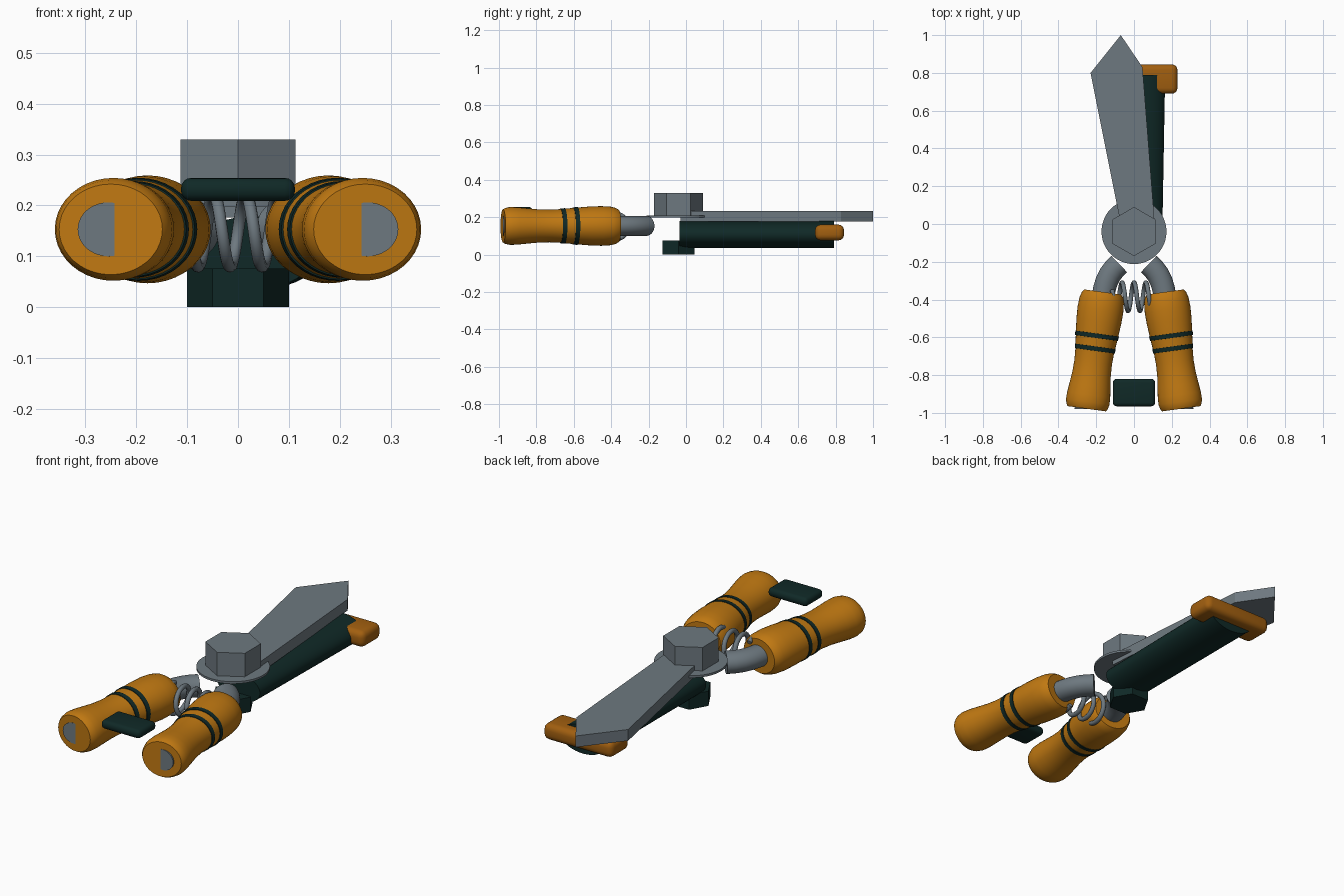
import bpy, bmesh, math
from mathutils import Vector

if "Cube" in bpy.data.objects:
    bpy.data.objects.remove(bpy.data.objects["Cube"])


def material(name, rgb):
    m = bpy.data.materials.new(name)
    m.diffuse_color = (*rgb, 1)
    m.use_nodes = True
    m.node_tree.nodes["Principled BSDF"].inputs["Base Color"].default_value = m.diffuse_color
    return m


STEEL = material("steel_grey", (0.155, 0.19, 0.215))
ORANGE = material("grip_orange", (0.53, 0.19, 0.006))
BROWN = material("stop_brown", (0.36, 0.115, 0.005))
GREEN = material("dark_green", (0.005, 0.022, 0.02))


def finish(name, bm, mat, smooth=True):
    bmesh.ops.recalc_face_normals(bm, faces=bm.faces)
    me = bpy.data.meshes.new(name)
    bm.to_mesh(me)
    bm.free()
    me.materials.append(mat)
    ob = bpy.data.objects.new(name, me)
    bpy.context.collection.objects.link(ob)
    if smooth:
        bpy.ops.object.select_all(action='DESELECT')
        ob.select_set(True)
        bpy.context.view_layer.objects.active = ob
        bpy.ops.object.shade_smooth_by_angle(angle=math.radians(35))
    return ob


def loft(name, rings, mat, side=1, n=40):
    """Skin elliptical rings (centre, across direction, half width, half height)."""
    bm = bmesh.new()
    loops = []
    for c, u, rx, rz in rings:
        loop = []
        for i in range(n):
            a = 2 * math.pi * i / n
            p = c + u * (rx * math.cos(a)) + Vector((0, 0, rz * math.sin(a)))
            loop.append(bm.verts.new((p.x * side, p.y, p.z)))
        loops.append(loop)
    for A, B in zip(loops, loops[1:]):
        for i in range(n):
            j = (i + 1) % n
            bm.faces.new((A[i], A[j], B[j], B[i]))
    bm.faces.new(loops[0])
    bm.faces.new(loops[-1])
    return finish(name, bm, mat)


def prism(name, pts, z0, z1, mat, smooth=False):
    bm = bmesh.new()
    f = bm.faces.new([bm.verts.new((x, y, z0)) for x, y in pts])
    top = bmesh.ops.extrude_face_region(bm, geom=[f])["geom"]
    for v in top:
        if isinstance(v, bmesh.types.BMVert):
            v.co.z = z1
    if f.is_valid and not any(len(e.link_faces) != 2 for e in f.edges):
        pass
    else:
        bmesh.ops.holes_fill(bm, edges=bm.edges, sides=0)
    return finish(name, bm, mat, smooth)


def ngon(n, r, cy, start=0):
    return [(r * math.cos(start + 2 * math.pi * i / n),
             cy + r * math.sin(start + 2 * math.pi * i / n)) for i in range(n)]


def rounded_box(name, lo, hi, r, mat):
    bm = bmesh.new()
    bmesh.ops.create_cube(bm, size=1)
    for v in bm.verts:
        v.co = Vector([lo[k] if v.co[k] < 0 else hi[k] for k in range(3)])
    bmesh.ops.bevel(bm, geom=bm.edges[:], offset=r, segments=4, profile=0.5,
                    affect='EDGES')
    return finish(name, bm, mat)


def across(d):
    return Vector((-d.y, d.x, 0)).normalized()


# pivot: bolt head, washer and nut
PIVOT_Y = -0.04
prism("bolt_head", ngon(6, 0.13, PIVOT_Y, math.pi / 6 * 3), 0.205, 0.33, STEEL)
prism("washer", ngon(48, 0.172, PIVOT_Y - 0.0), 0.198, 0.209, STEEL, True)
prism("pivot_nut", ngon(6, 0.1, PIVOT_Y), 0.0, 0.076, GREEN)

# upper blade
prism("upper_blade", [(-0.07, 1.0), (-0.23, 0.80), (-0.064, -0.03),
                      (0.112, -0.03), (0.045, 0.83)], 0.176, 0.234, STEEL)

# lower jaw and its stop block
X = Vector((1, 0, 0))
loft("lower_jaw", [(Vector((0.03, -0.035, 0.107)), X, 0.12, 0.072),
                   (Vector((0.037, 0.79, 0.107)), X, 0.128, 0.072)], GREEN)
rounded_box("jaw_stop", (-0.165, 0.69, 0.076), (0.23, 0.845, 0.16), 0.03, BROWN)

# handles: bent shaft, shaped grip and two bands on each side
Z = 0.153
TOP, END = Vector((0.165, -0.36, Z)), Vector((0.25, -0.978, Z))
AXIS = END - TOP
U = across(AXIS)
PROFILE = [(0, 0.086), (0.025, 0.096), (0.07, 0.103), (0.15, 0.106), (0.25, 0.104),
           (0.4, 0.096), (0.5, 0.090), (0.6, 0.087), (0.7, 0.089), (0.8, 0.095),
           (0.88, 0.100), (0.94, 0.101), (0.98, 0.096), (1, 0.089)]


def grip_radius(t):
    for (a, ra), (b, rb) in zip(PROFILE, PROFILE[1:]):
        if t <= b:
            return ra + (rb - ra) * (t - a) / (b - a)


def grip_ring(t, extra=0.0):
    r = grip_radius(t) + extra
    return (TOP + AXIS * t, U, r * 1.15, r)


PATH = [Vector((x, y, Z)) for x, y in
        [(0.078, -0.212), (0.104, -0.237), (0.127, -0.268), (0.144, -0.303),
         (0.156, -0.34), (0.165, -0.39), (0.255, -0.979)]]
for side, label in ((1, "right"), (-1, "left")):
    shaft = []
    for i, p in enumerate(PATH):
        d = PATH[min(i + 1, len(PATH) - 1)] - PATH[max(i - 1, 0)]
        u = X if i == len(PATH) - 1 else across(d)
        shaft.append((p, u, 0.06, 0.053))
    loft(label + "_handle_shaft", shaft, STEEL, side)
    loft(label + "_grip", [grip_ring(t) for t, _ in PROFILE], ORANGE, side)
    for k, t in enumerate((0.375, 0.485)):
        loft(f"{label}_grip_band_{k + 1}",
             [grip_ring(t - 0.02, -0.005), grip_ring(t - 0.018, 0.003),
              grip_ring(t + 0.018, 0.003), grip_ring(t + 0.02, -0.005)], GREEN, side)

# coil spring between the handles
PITCH, STEPS = 0.063, 120
cu = bpy.data.curves.new("spring", 'CURVE')
cu.dimensions = '3D'
cu.bevel_depth = 0.012
cu.bevel_resolution = 3
cu.use_fill_caps = True
sp = cu.splines.new('POLY')
sp.points.add(STEPS)
for i, p in enumerate(sp.points):
    x = -0.115 + 0.23 * i / STEPS
    a = 2 * math.pi * x / PITCH
    p.co = (x, -0.385 + 0.075 * math.cos(a), 0.15 + 0.07 * math.sin(a), 1)
cu.materials.append(STEEL)
spring = bpy.data.objects.new("spring", cu)
bpy.context.collection.objects.link(spring)
bpy.ops.object.select_all(action='DESELECT')
spring.select_set(True)
bpy.context.view_layer.objects.active = spring
bpy.ops.object.convert(target='MESH')
bpy.ops.object.shade_smooth_by_angle(angle=math.radians(40))

# locking latch between the grip ends
rounded_box("locking_latch", (-0.112, -0.965, 0.209), (0.112, -0.82, 0.254), 0.02, GREEN)
